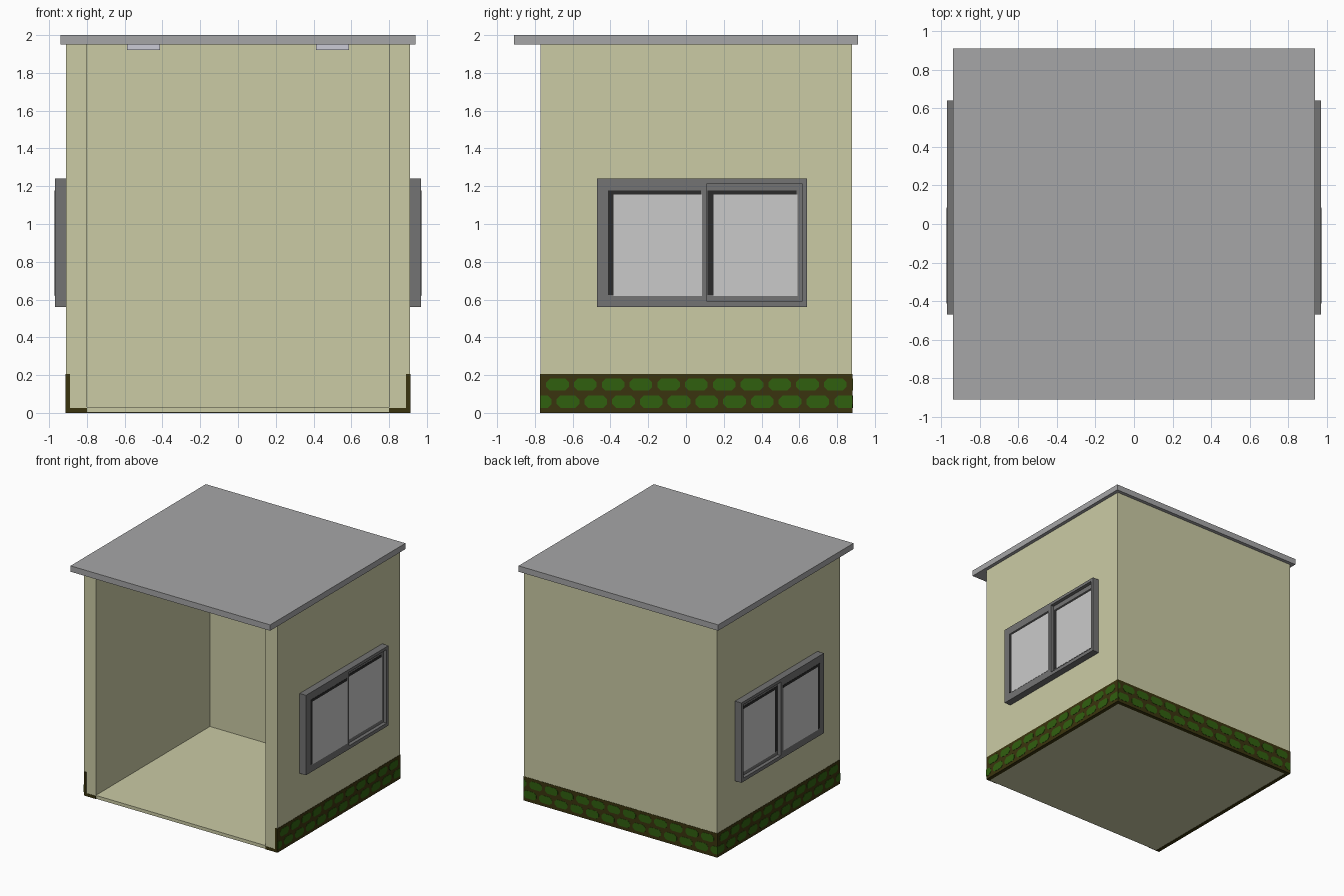
import bpy, bmesh
from mathutils import Vector

if "Cube" in bpy.data.objects:
    bpy.data.objects.remove(bpy.data.objects["Cube"])


def mat(name, r, g, b):
    def lin(c):
        c /= 255
        return c / 12.92 if c <= 0.04045 else ((c + 0.055) / 1.055) ** 2.4
    m = bpy.data.materials.new(name)
    m.diffuse_color = (lin(r), lin(g), lin(b), 1)
    m.use_nodes = True
    m.node_tree.nodes["Principled BSDF"].inputs["Base Color"].default_value = m.diffuse_color
    return m


WALL = mat("cream_wall", 203, 203, 165)
ROOF = mat("roof_grey", 166, 166, 167)
FRAME = mat("frame_grey", 115, 115, 115)
DARK = mat("dark_seal", 43, 43, 43)
GLASS = mat("pale_glass", 202, 202, 202)
MORTAR = mat("brown_mortar", 58, 52, 14)
STONE = mat("green_stone", 48, 96, 15)
LAMP = mat("lamp_white", 203, 203, 214)


def finish(bm, name, material):
    bmesh.ops.recalc_face_normals(bm, faces=bm.faces)
    me = bpy.data.meshes.new(name)
    bm.to_mesh(me)
    bm.free()
    me.materials.append(material)
    ob = bpy.data.objects.new(name, me)
    bpy.context.collection.objects.link(ob)
    return ob


def prism(bm, pts, offset):
    """Closed solid from a flat outline swept along an offset."""
    f = bm.faces.new([bm.verts.new(p) for p in pts])
    out = bmesh.ops.extrude_face_region(bm, geom=[f], use_keep_orig=True)
    vs = [v for v in out["geom"] if isinstance(v, bmesh.types.BMVert)]
    bmesh.ops.translate(bm, verts=vs, vec=Vector(offset))


def boxes(name, material, *ranges):
    bm = bmesh.new()
    for x0, x1, y0, y1, z0, z1 in ranges:
        prism(bm, [(x0, y0, z0), (x1, y0, z0), (x1, y1, z0), (x0, y1, z0)], (0, 0, z1 - z0))
    return finish(bm, name, material)


W, T = 0.91, 0.80            # outer and inner half widths
YF, YB, YI = -0.77, 0.88, 0.765
BASE, TOP = 0.002, 1.95

# U-shaped walls, open at the front
bm = bmesh.new()
outline = [(-W, YF), (-T, YF), (-T, YI), (T, YI), (T, YF), (W, YF), (W, YB), (-W, YB)]
prism(bm, [(x, y, BASE) for x, y in outline], (0, 0, TOP - BASE))
finish(bm, "walls", WALL)

# Floor and roof slabs, ceiling lamps
boxes("floor", WALL, (-T, T, YF, YI, BASE, 0.03))
boxes("roof", ROOF, (-0.94, 0.94, -0.91, 0.91, TOP, 2.0))
boxes("ceiling_lamps", LAMP, *[(c - 0.087, c + 0.087, -0.55, 0.55, 1.92, TOP) for c in (-0.5, 0.5)])

# Stone skirt: thin mortar plates, then stones in two staggered rows
P, Q = 0.002, 0.004
H = 0.205
ranges = [(-W, W, YB, YB + P, 0, H),
          (-W, W, YB - 0.03, YB, 0, BASE)]
for s in (-1, 1):
    for a, b, y0, y1, z0, z1 in ((W, W + P, YF, YB, 0, H),               # side band
                                 (W - 0.03, W, YF, YB - 0.03, 0, BASE),  # underside rim
                                 (T, W, YF - P, YF, 0, 0.025),           # jamb foot
                                 (W - 0.02, W, YF - P, YF, 0.025, H)):   # jamb edge
        ranges.append((min(s * a, s * b), max(s * a, s * b), y0, y1, z0, z1))
boxes("skirt_mortar", MORTAR, *ranges)


def stones(name, lo, hi, place, offset):
    bm = bmesh.new()
    for z0, z1, start in ((0.118, 0.182, lo + 0.03), (0.027, 0.092, lo - 0.062)):
        u = start
        while u < hi - 0.01:
            a, b, c = u, u + 0.12, 0.02
            u += 0.147
            ring = [(a, z0 + c), (a + c, z0), (b - c, z0), (b, z0 + c),
                    (b, z1 - c), (b - c, z1), (a + c, z1), (a, z1 - c)]
            pts = []
            for h, z in ring:                       # clip to the wall ends
                p = (round(min(max(h, lo), hi), 5), z)
                if p not in pts:
                    pts.append(p)
            prism(bm, [place(h, z) for h, z in pts], offset)
    finish(bm, name, STONE)


stones("stones_right", YF, YB, lambda h, z: (W, h, z), (Q, 0, 0))
stones("stones_left", YF, YB, lambda h, z: (-W, h, z), (-Q, 0, 0))
stones("stones_back", -W, W, lambda h, z: (h, YB, z), (0, Q, 0))

# Sliding windows: boxed frame, rear half recessed into its surround
XF, XR = 0.97, 0.94          # front plane, recessed sash plane
parts = (
    ("window_frame", FRAME, [(W, XF, -0.47, 0.11, 0.56, 1.24),
                             (W, XF, 0.615, 0.64, 0.56, 1.24),
                             (W, XF, 0.11, 0.615, 0.56, 0.59),
                             (W, XF, 0.11, 0.615, 1.215, 1.24)]),
    ("window_sash", FRAME, [(W, XR, 0.11, 0.615, 0.59, 1.215)]),
    ("window_glass", GLASS, [(XF, XF + P, -0.385, 0.085, 0.62, 1.155),
                             (XR, XR + P, 0.145, 0.59, 0.62, 1.155)]),
    ("window_seal", DARK, [(XF, XF + P, -0.412, -0.385, 0.625, 1.177),
                           (XF, XF + P, -0.385, 0.08, 1.155, 1.177),
                           (XR, XR + P, 0.115, 0.145, 0.625, 1.177),
                           (XR, XR + P, 0.145, 0.585, 1.155, 1.177)]),
)
for side, s in (("right", 1), ("left", -1)):
    for name, material, rs in parts:
        boxes(f"{name}_{side}", material,
              *[(min(s * a, s * b), max(s * a, s * b), *rest) for a, b, *rest in rs])
